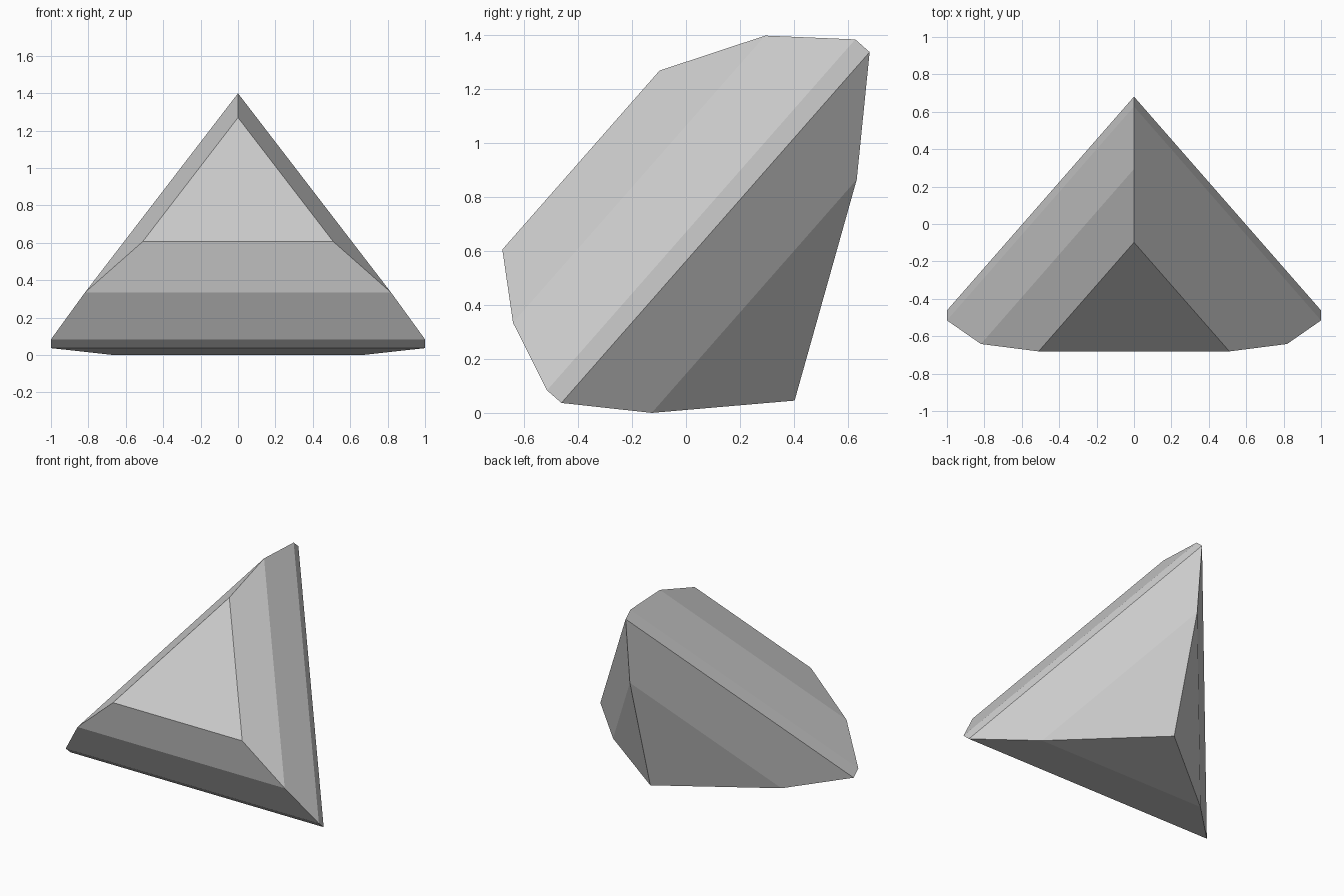
import bpy, bmesh
from math import sin, cos, radians, pi
from mathutils import Vector, Matrix

if "Cube" in bpy.data.objects:
    bpy.data.objects.remove(bpy.data.objects["Cube"])

TILT = radians(48.7)
# Triangle levels of the cut stone: (height along axis, corner radius)
LEVELS = [(0.097, 0.768), (0.373, 1.1547), (0.444, 1.1547),
          (0.704, 0.945), (0.913, 0.589)]
CULET = -0.271

bm = bmesh.new()


def ring(h, r):
    return [bm.verts.new((r * cos(pi / 2 + i * 2 * pi / 3),
                          r * sin(pi / 2 + i * 2 * pi / 3), h)) for i in range(3)]


# Facet bands between levels
rings = [ring(h, r) for h, r in LEVELS]
for a, b in zip(rings, rings[1:]):
    for i in range(3):
        j = (i + 1) % 3
        bm.faces.new((a[i], a[j], b[j], b[i]))

# Flat table on top, pointed pavilion below
bm.faces.new(rings[-1])
tip = bm.verts.new((0, 0, CULET))
for i in range(3):
    bm.faces.new((tip, rings[0][(i + 1) % 3], rings[0][i]))

# Lean the stone back and rest it on the ground
rot = Matrix.Rotation(TILT, 4, 'X')
bm.transform(rot @ Matrix.Translation((0, 0.304, 0)))
ys = [v.co.y for v in bm.verts]
low = min(v.co.z for v in bm.verts)
bmesh.ops.translate(bm, verts=bm.verts,
                    vec=Vector((0, -(min(ys) + max(ys)) / 2, -low)))
bmesh.ops.recalc_face_normals(bm, faces=bm.faces)

mesh = bpy.data.meshes.new("gemstone")
bm.to_mesh(mesh)
bm.free()
bpy.context.collection.objects.link(bpy.data.objects.new("gemstone", mesh))
